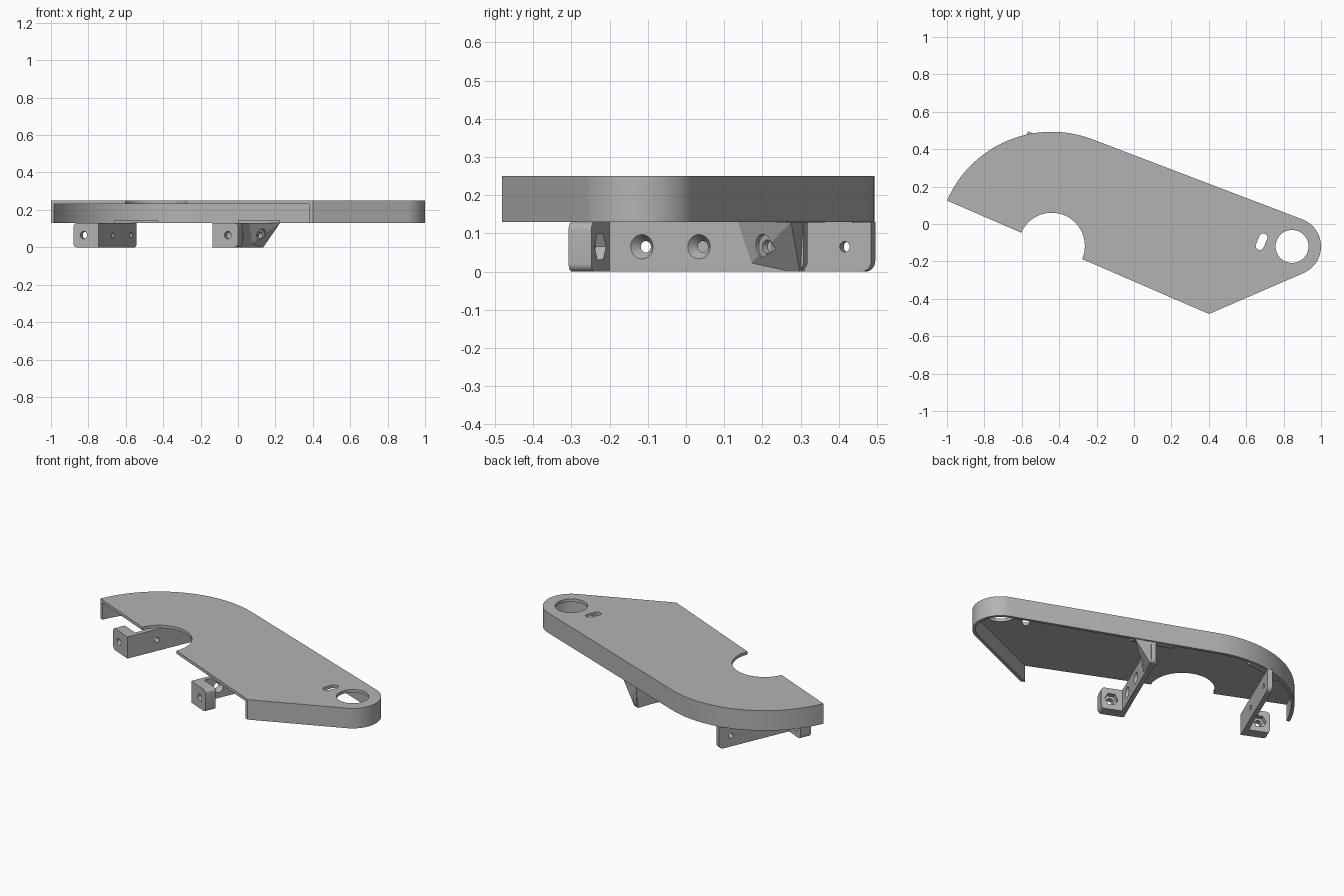
import bpy, bmesh, math
from mathutils import Vector

if "Cube" in bpy.data.objects:
    bpy.data.objects.remove(bpy.data.objects["Cube"])

grey = bpy.data.materials.new("plain grey")
grey.diffuse_color = (0.45, 0.45, 0.45, 1)
grey.use_nodes = True
grey.node_tree.nodes["Principled BSDF"].inputs["Base Color"].default_value = grey.diffuse_color

Z = Vector((0, 0, 1))
C, R = Vector((-0.44, -0.117, 0)), 0.61         # large end
c, r = Vector((0.845, -0.12, 0)), 0.155         # small end
NOTCH, T = 0.177, 0.018                         # notch radius, wall thickness
EDGE = math.radians(-23.4)                      # angle of the open edge
E = Vector((math.cos(EDGE), math.sin(EDGE), 0))
D = Vector((-E.y, E.x, 0))


def arc(center, rad, a0, a1, n):
    return [(center[0] + rad * math.cos(a0 + (a1 - a0) * i / n),
             center[1] + rad * math.sin(a0 + (a1 - a0) * i / n)) for i in range(n + 1)]


def circle(x, y, rad, n=32):
    return arc((x, y), rad, 0, 2 * math.pi, n)[:-1]


def finish(name, bm):
    bmesh.ops.recalc_face_normals(bm, faces=bm.faces)
    me = bpy.data.meshes.new(name)
    bm.to_mesh(me)
    bm.free()
    me.materials.append(grey)
    ob = bpy.data.objects.new(name, me)
    bpy.context.collection.objects.link(ob)
    return ob


def prism(name, pts, depth, o=Vector(), u=Vector((1, 0, 0)), v=Vector((0, 1, 0)), w=Z, taper=None):
    """Extrude a 2D profile (u, v) along w; taper = (centre u, centre v, end scale)."""
    bm = bmesh.new()
    lo = [bm.verts.new(o + u * a + v * b) for a, b in pts]
    if taper:
        pts = [(taper[0] + (a - taper[0]) * taper[2], taper[1] + (b - taper[1]) * taper[2]) for a, b in pts]
    hi = [bm.verts.new(o + u * a + v * b + w * depth) for a, b in pts]
    bm.faces.new(lo)
    bm.faces.new(hi)
    n = len(lo)
    for i in range(n):
        bm.faces.new((lo[i], lo[(i + 1) % n], hi[(i + 1) % n], hi[i]))
    return finish(name, bm)


def cut(ob, *cutters):
    for k in cutters:
        m = ob.modifiers.new("cut", 'BOOLEAN')
        m.operation, m.solver, m.object = 'DIFFERENCE', 'EXACT', k
        dg = bpy.context.evaluated_depsgraph_get()
        me = bpy.data.meshes.new_from_object(ob.evaluated_get(dg))
        ob.modifiers.clear()
        ob.data = me
        bpy.data.objects.remove(k)


def contour(off):
    """Closed-side contour from the left tip round to the front corner, inset by off."""
    big, small = R - off, r - off
    dv = c - C
    a = math.acos((R - r) / dv.length) + math.atan2(dv.y, dv.x)
    b = math.radians(-66.6)
    m = Vector((math.cos(b), math.sin(b), 0))
    s = (dv.dot(m) + small) / E.dot(m)
    p = C + E * s
    return arc(C, big, EDGE + math.pi, a, 48) + arc(c, small, a, b, 36) + [(p.x, p.y)]


# Top plate with round notch, round hole and slot
notch = arc(C, NOTCH, EDGE, EDGE + math.pi, 36)
plate = prism("top_plate", contour(0) + notch, T, o=Z * (0.25 - T))
sd = Vector((0.39, 0.92, 0))
sp = Vector((sd.y, -sd.x, 0))
slot = arc((0.024, 0), 0.022, -math.pi / 2, math.pi / 2, 10) + arc((-0.024, 0), 0.022, math.pi / 2, 1.5 * math.pi, 10)
cut(plate,
    prism("hole_cutter", circle(c.x, c.y, 0.088, 48), 0.2, o=Z * 0.15),
    prism("slot_cutter", slot, 0.2, o=Vector((0.682, -0.095, 0.15)), u=sd, v=sp))

# Rim wall, open along the notched edge
prism("rim_wall", contour(0) + contour(T)[::-1], 0.25 - T - 0.13, o=Z * 0.13)

# Two mirrored hanging brackets
H, BAR, S0, S1 = 0.13, 0.027, 0.332, 0.479


def bracket(side, label, length, holes, rad, sink):
    u = E * side
    # mounting block with bolt hole and hexagonal nut pocket
    prof = ([(S0, 0)] + arc((S1 - 0.02, 0.02), 0.02, -math.pi / 2, 0, 6)
            + arc((S1 - 0.02, H - 0.02), 0.02, 0, math.pi / 2, 6) + [(S0, H)])
    block = prism(label + "_block", prof, 0.065, o=C, u=u, v=Z, w=D)
    cut(block,
        prism("bolt_cutter", circle(0.42, 0.065, 0.02, 24), 0.2, o=C - D * 0.05, u=u, v=Z, w=D),
        prism("nut_cutter", circle(0.42, 0.065, 0.038, 6), 0.1, o=C + D * 0.035, u=u, v=Z, w=D))
    # bar running back to the rim
    prof = [(0.0, H), (0.0, 0)] + arc((length - 0.028, 0.028), 0.028, -math.pi / 2, 0, 8) + [(length, H)]
    bar = prism(label + "_bar", prof, BAR, o=C + u * S0, u=D, v=Z, w=u)
    for t in holes:
        cut(bar, prism("screw_cutter", circle(t, 0.065, rad, 20), 0.1, o=C + u * (S0 - 0.03), u=D, v=Z, w=u))
        if sink:
            cut(bar, prism("sink_cutter", circle(t, 0.065, 0.034, 24), -0.03,
                           o=C + u * (S0 + BAR + 0.003), u=D, v=Z, w=u, taper=(t, 0.065, 0.4)))
    return [block, bar]


bracket(-1, "left_bracket", 0.512, (0.19, 0.436), 0.014, False)
bracket(1, "right_bracket", 0.618, (0.157, 0.32), 0.015, True)

# Wedge gusset joining the right bar to the rim, with a screw hole
bm = bmesh.new()
for p in ((0.03, 0.11, H), (0.225, 0.275, H), (0.11, 0.315, H), (0.045, 0.15, 0),
          (0.135, 0.298, 0), (0.10, 0.31, 0)):
    bm.verts.new(p)
bmesh.ops.convex_hull(bm, input=bm.verts)
gusset = finish("gusset", bm)
n = Vector((-0.67, 0.74, 0))
g = Vector((-n.y, n.x, 0))
start = Vector((0.125, 0.205, 0.065)) - n * 0.08
cut(gusset,
    prism("screw_cutter", circle(0, 0, 0.018, 20), 0.3, o=start, u=g, v=Z, w=n),
    prism("sink_cutter", circle(0, 0, 0.033, 24), 0.09, o=start, u=g, v=Z, w=n))

# Thin tabs tying the brackets to the inside of the rim
path_o, path_i = contour(0.004), contour(0.045)
for name, x0, x1 in (("left_tab", -0.66, -0.43), ("right_tab", 0.0, 0.225)):
    def at(path, x):
        for (xa, ya), (xb, yb) in zip(path, path[1:]):
            if xa <= x <= xb:
                return (x, ya + (yb - ya) * (x - xa) / (xb - xa))
    xs = [x0 + (x1 - x0) * i / 8 for i in range(9)]
    prism(name, [at(path_o, x) for x in xs] + [at(path_i, x) for x in xs[::-1]], 0.016, o=Z * 0.129)

# Smooth the curved sides and keep the edges sharp
bpy.ops.object.select_all(action='SELECT')
bpy.context.view_layer.objects.active = plate
bpy.ops.object.shade_smooth_by_angle(angle=math.radians(30))
